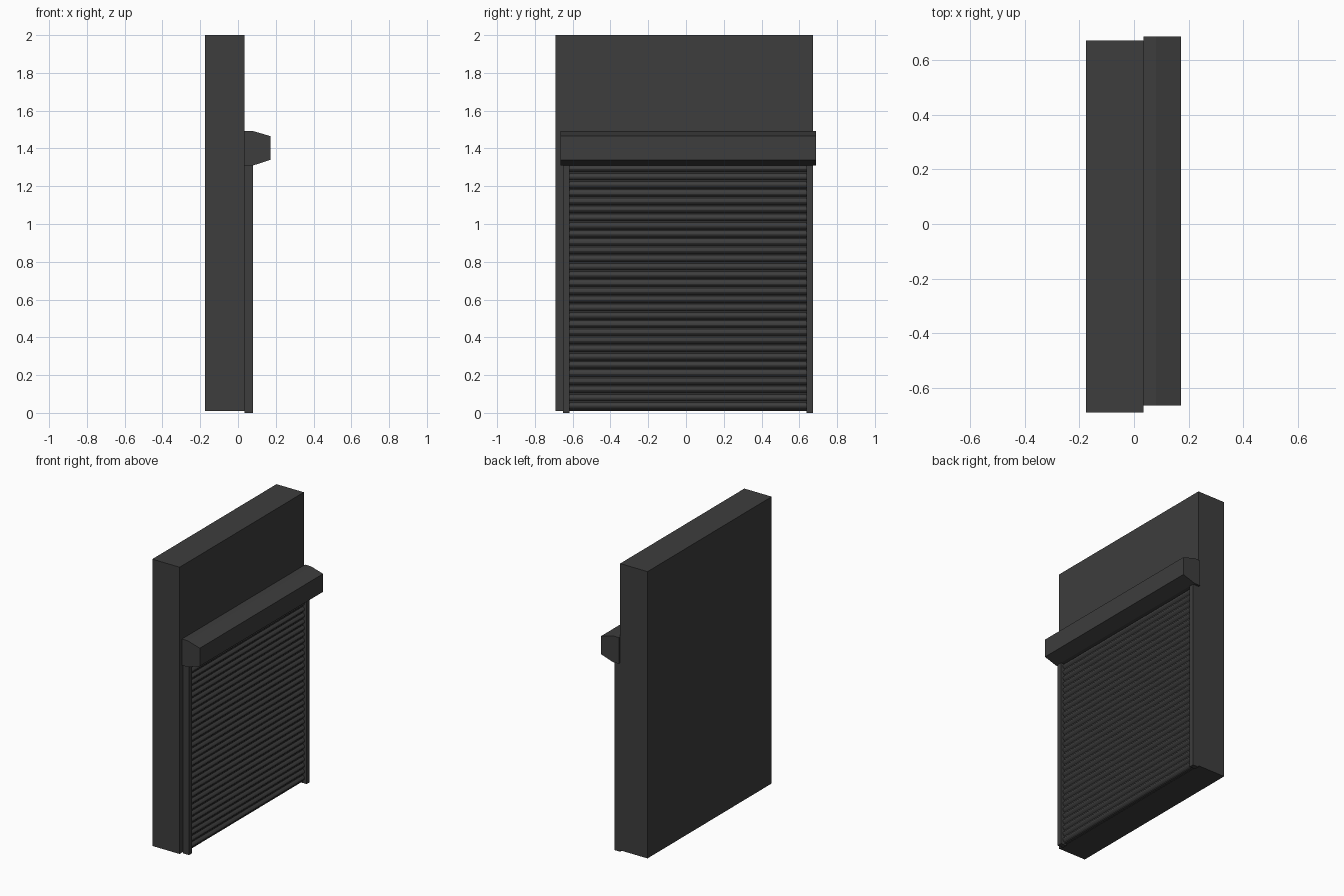
import bpy
import bmesh
import math

cube = bpy.data.objects.get("Cube")
if cube:
    bpy.data.objects.remove(cube, do_unlink=True)

# One charcoal finish for the whole model
charcoal = bpy.data.materials.new("charcoal")
charcoal.use_nodes = True
COLOUR = (0.047, 0.047, 0.047, 1)
charcoal.diffuse_color = COLOUR
charcoal.node_tree.nodes["Principled BSDF"].inputs["Base Color"].default_value = COLOUR


def extrude_along_y(name, profile, y0, y1):
    """Closed x-z outline swept from y0 to y1."""
    bm = bmesh.new()
    ends = [[bm.verts.new((x, y, z)) for x, z in profile] for y in (y0, y1)]
    bm.faces.new(ends[0])
    bm.faces.new(ends[1][::-1])
    n = len(profile)
    for i in range(n):
        j = (i + 1) % n
        bm.faces.new((ends[0][i], ends[1][i], ends[1][j], ends[0][j]))
    bmesh.ops.recalc_face_normals(bm, faces=bm.faces[:])
    mesh = bpy.data.meshes.new(name)
    bm.to_mesh(mesh)
    bm.free()
    mesh.materials.append(charcoal)
    obj = bpy.data.objects.new(name, mesh)
    bpy.context.collection.objects.link(obj)
    return obj


def box(name, x0, x1, y0, y1, z0, z1):
    return extrude_along_y(name, [(x0, z0), (x1, z0), (x1, z1), (x0, z1)], y0, y1)


WALL_FACE = 0.035
CENTRE = 0.01  # the shutter sits slightly off the wall's middle

# Wall slab
box("wall", -0.175, WALL_FACE, -0.69, 0.672, 0.01, 2.0)

# Roller housing with chamfered front
housing = [(WALL_FACE, 1.31), (0.08, 1.31), (0.172, 1.34),
           (0.172, 1.465), (0.08, 1.492), (WALL_FACE, 1.492)]
extrude_along_y("roller_housing", housing, -0.665, 0.687)

# Guide rails
for name, side in (("right_guide_rail", -1), ("left_guide_rail", 1)):
    a, b = sorted((CENTRE + side * 0.628, CENTRE + side * 0.662))
    box(name, WALL_FACE, 0.08, a, b, 0.0, 1.31)

# Curtain of bowed slats separated by narrow grooves
SLATS = 30
BOTTOM, TOP = 0.012, 1.312
pitch = (TOP - BOTTOM) / SLATS
BASE, BULGE, STEPS = 0.052, 0.014, 5
outline = [(WALL_FACE, TOP), (WALL_FACE, BOTTOM)]
for s in range(SLATS):
    z = BOTTOM + s * pitch
    outline.append((BASE, z))
    for k in range(STEPS + 1):
        t = k / STEPS
        outline.append((BASE + BULGE * math.sin(math.pi * t),
                        z + pitch * (0.15 + 0.85 * t)))
extrude_along_y("shutter_curtain", outline, CENTRE - 0.63, CENTRE + 0.63)
